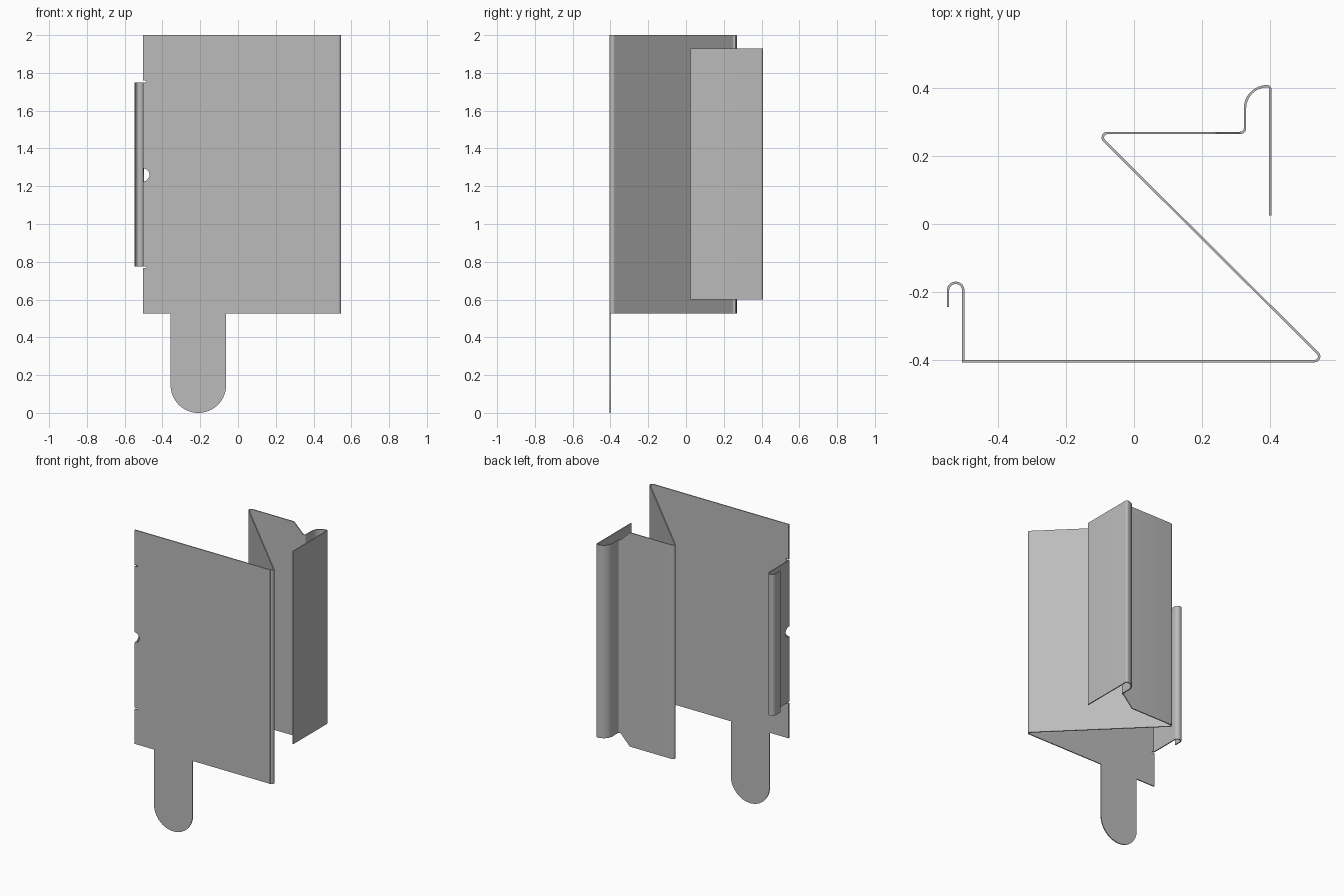
import bpy, bmesh, math
from mathutils import Vector

if "Cube" in bpy.data.objects:
    bpy.data.objects.remove(bpy.data.objects["Cube"])

T = 0.007                      # sheet thickness
TOP, BOTTOM = 2.0, 0.525       # main panel heights
HOOK = (0.6, 1.93)             # rear hook heights
CLIP = (0.775, 1.75)           # left clip heights
LEFT, FRONT = -0.5005, -0.402  # sheet centre lines
HOLE_Z, HOLE_R = 1.26, 0.035

steel = bpy.data.materials.new("sheet_steel_grey")
steel.use_nodes = True
GREY = (0.5, 0.5, 0.5, 1)
steel.diffuse_color = GREY
steel.node_tree.nodes["Principled BSDF"].inputs["Base Color"].default_value = GREY


def arc(cx, cy, r, a0, a1, n=8):
    angles = [math.radians(a0 + (a1 - a0) * i / n) for i in range(n + 1)]
    return [(cx + r * math.cos(a), cy + r * math.sin(a)) for a in angles]


def finish(name, bm):
    bmesh.ops.recalc_face_normals(bm, faces=bm.faces)
    mesh = bpy.data.meshes.new(name)
    bm.to_mesh(mesh)
    bm.free()
    obj = bpy.data.objects.new(name, mesh)
    bpy.context.collection.objects.link(obj)
    mesh.materials.append(steel)
    bpy.ops.object.select_all(action='DESELECT')
    obj.select_set(True)
    bpy.context.view_layer.objects.active = obj
    bpy.ops.object.shade_smooth_by_angle(angle=math.radians(35))


def plate(name, outline, place, push):
    """Flat sheet: outline placed in 3D, then thickened along push."""
    bm = bmesh.new()
    face = bm.faces.new([bm.verts.new(place(u, v)) for u, v in outline])
    result = bmesh.ops.extrude_face_region(bm, geom=[face])
    verts = [g for g in result["geom"] if isinstance(g, bmesh.types.BMVert)]
    bmesh.ops.translate(bm, verts=verts, vec=push)
    finish(name, bm)


def bent_sheet(name, path):
    """Upright sheet following a plan path of (x, y, low, high)."""
    bm = bmesh.new()
    pts = [Vector(p[:2]) for p in path]
    rings = []
    for i, (x, y, low, high) in enumerate(path):
        before = (pts[i] - pts[max(i - 1, 0)]).normalized()
        after = (pts[min(i + 1, len(pts) - 1)] - pts[i]).normalized()
        tangent = (before + after).normalized()
        side = Vector((-tangent.y, tangent.x))
        unit = after if after.length > 0 else before
        side *= T / 2 / max(tangent.dot(unit), 0.5)
        corners = [(1, low), (1, high), (-1, high), (-1, low)]
        rings.append([bm.verts.new((x + s * side.x, y + s * side.y, z)) for s, z in corners])
    for a, b in zip(rings, rings[1:]):
        for k in range(4):
            m = (k + 1) % 4
            bm.faces.new((a[k], a[m], b[m], b[k]))
    bm.faces.new(rings[0])
    bm.faces.new(rings[-1][::-1])
    finish(name, bm)


def tall(points, span):
    return [(x, y, *span) for x, y in points]


# Front panel with rounded tongue, relief slits and half-round notch
edge = LEFT - T / 2
slit = edge + 0.02
tab_x, tab_r = -0.21, 0.147
outline = [(edge, BOTTOM), (tab_x - tab_r, BOTTOM)]
outline += arc(tab_x, tab_r, tab_r, 180, 360, 32)
outline += [(tab_x + tab_r, BOTTOM), (0.5295, BOTTOM), (0.5295, TOP), (edge, TOP)]
outline += [(edge, CLIP[1] + 0.009), (slit, CLIP[1] + 0.009), (slit, CLIP[1]), (edge, CLIP[1])]
outline += arc(edge, HOLE_Z, HOLE_R, 90, -90, 16)
outline += [(edge, CLIP[0]), (slit, CLIP[0]), (slit, CLIP[0] - 0.009), (edge, CLIP[0] - 0.009)]
plate("front_panel", outline, lambda u, v: (u, FRONT - T / 2, v), (0, T, 0))

# Left return flange with the matching half-round notch
near, far = FRONT + T / 2, -0.195
outline = [(near, CLIP[0]), (far, CLIP[0]), (far, CLIP[1]), (near, CLIP[1])]
outline += arc(near, HOLE_Z, HOLE_R, 90, -90, 16)
plate("left_flange", outline, lambda u, v: (edge, u, v), (T, 0, 0))

# Rolled clip on the left flange
clip = arc(LEFT - 0.0225, far, 0.0225, 0, 180, 14) + [(LEFT - 0.045, -0.243)]
bent_sheet("left_clip", tall(clip, CLIP))

# Diagonal web, rear flange with chamfered ends, and rear hook
full = (BOTTOM, TOP)
web = arc(0.5295, FRONT + 0.0135, 0.0135, -90, 45)
web += arc(-0.078, 0.2535, 0.0135, 225, 90) + [(0.24, 0.267)]
hook = arc(0.311, 0.2815, 0.0145, -90, 0)
hook += arc(0.3905, 0.339, 0.065, 180, 90, 14)
hook += arc(0.3905, 0.3945, 0.0095, 80, 0, 5) + [(0.4, 0.025)]
bent_sheet("diagonal_web_and_rear_hook", tall(web, full) + tall(hook, HOOK))
